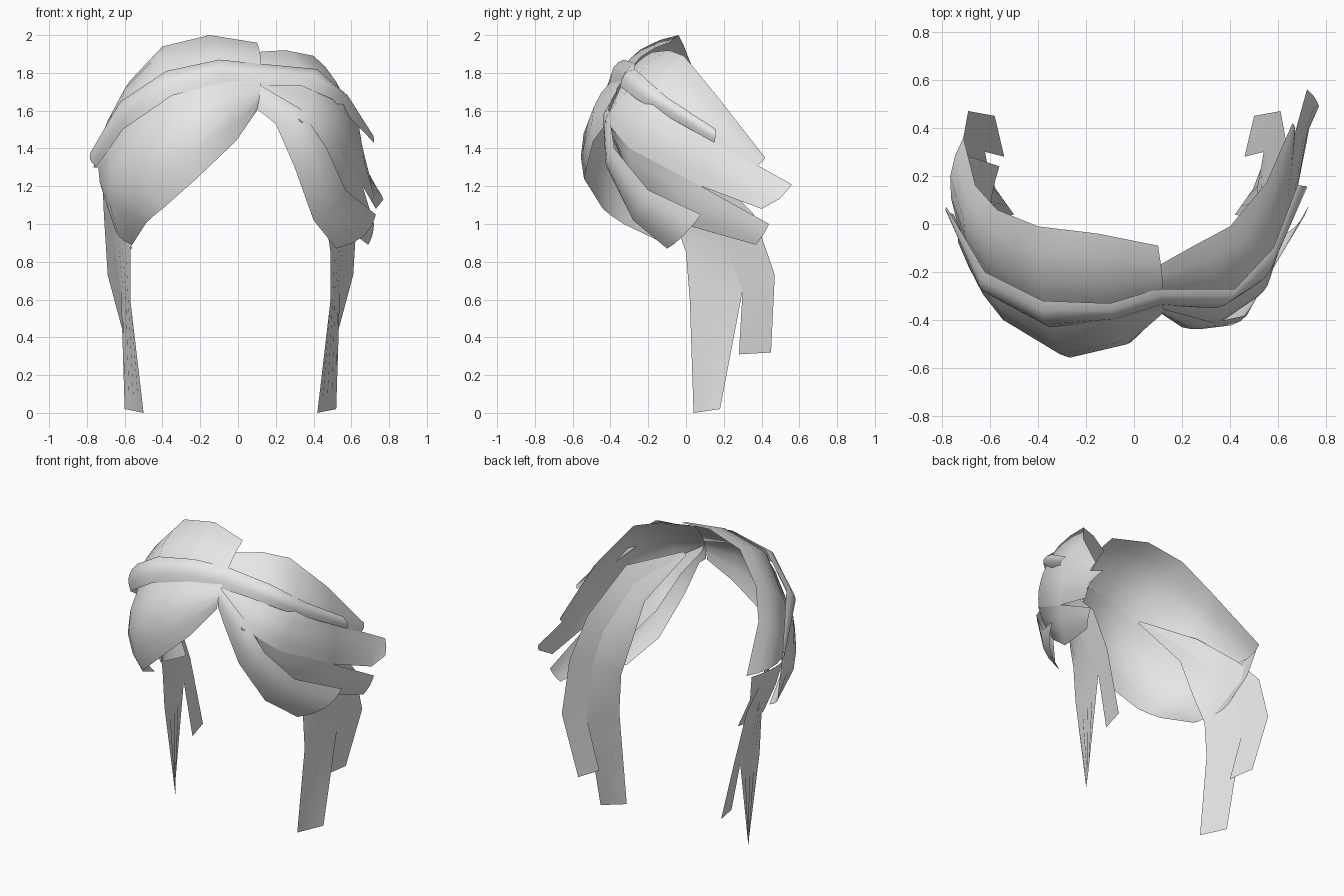
import bpy
import bmesh
import math
from mathutils import Vector

default_cube = bpy.data.objects.get("Cube")
if default_cube:
    bpy.data.objects.remove(default_cube, do_unlink=True)

# One plain light grey for all the hair
hair_grey = bpy.data.materials.new("light_grey_hair")
hair_grey.use_nodes = True
grey = (.8, .8, .8, 1)
hair_grey.diffuse_color = grey
hair_grey.node_tree.nodes["Principled BSDF"].inputs["Base Color"].default_value = grey

head_centre = Vector((-.04, .05, 1.3))
mirror_plane = -.04


def lock_of_hair(name, first_edge, second_edge, bulge, segments=4):
    """Loft a thin sheet between two edges, bowed away from the head."""
    mesh_builder = bmesh.new()
    rows = []
    for start, end in zip(first_edge, second_edge):
        start, end = Vector(start), Vector(end)
        width = (end - start).length
        row = []
        for index in range(segments + 1):
            along = index / segments
            point = start.lerp(end, along)
            outward = (point - head_centre).normalized()
            point += outward * width * bulge * math.sin(math.pi * along)
            row.append(mesh_builder.verts.new(point))
        rows.append(row)
    for upper, lower in zip(rows, rows[1:]):
        for index in range(segments):
            mesh_builder.faces.new((upper[index], upper[index + 1],
                                    lower[index + 1], lower[index]))
    bmesh.ops.recalc_face_normals(mesh_builder, faces=mesh_builder.faces)
    # Turn the sheet so that its normals face away from the head
    facing = sum(face.normal.dot(face.calc_center_median() - head_centre)
                 for face in mesh_builder.faces)
    if facing < 0:
        bmesh.ops.reverse_faces(mesh_builder, faces=mesh_builder.faces)
    for face in mesh_builder.faces:
        face.smooth = True
    mesh = bpy.data.meshes.new(name)
    mesh_builder.to_mesh(mesh)
    mesh_builder.free()
    mesh.materials.append(hair_grey)
    lock = bpy.data.objects.new(name, mesh)
    bpy.context.collection.objects.link(lock)


def mirrored(edge):
    """Reflect an edge to the other side of the head."""
    return [(2 * mirror_plane - x, y, z) for x, y, z in edge]


# Large fringe and the crown above it, sharing a seam hidden by the brow band
right_seam = [(.12, -.35, 1.74), (-.08, -.4, 1.75), (-.34, -.42, 1.68),
              (-.58, -.26, 1.5), (-.68, -.12, 1.39), (-.74, .02, 1.3)]
lock_of_hair(
    "right_fringe",
    right_seam + [(-.66, -.05, 1)],
    [(.1, -.37, 1.6), (-.01, -.49, 1.44), (-.22, -.54, 1.24),
     (-.4, -.44, 1.08), (-.45, -.39, 1.04), (-.49, -.33, 1), (-.56, -.1, .89)],
    bulge=.15)
lock_of_hair(
    "right_crown",
    right_seam,
    [(.1, -.09, 1.96), (-.15, -.04, 2), (-.4, -.01, 1.94),
     (-.57, .06, 1.76), (-.66, .16, 1.58), (-.71, .36, 1.3)],
    bulge=.12)

# Small fringe on the other side of the parting
lock_of_hair(
    "left_fringe",
    [(.11, -.35, 1.74), (.33, -.41, 1.61), (.47, -.38, 1.4),
     (.57, -.2, 1.18), (.73, .08, 1.05)],
    [(.1, -.36, 1.61), (.2, -.43, 1.53), (.3, -.42, 1.3),
     (.4, -.28, 1.02), (.52, -.1, .87)],
    bulge=.15)

# Left crown, running under the band into the forked lock below
left_seam = [(.09, -.32, 1.76), (.4, -.33, 1.68), (.57, -.2, 1.58),
             (.65, .1, 1.45), (.67, .38, 1.31)]
lock_of_hair(
    "left_crown",
    left_seam,
    [(.09, -.18, 1.91), (.25, -.09, 1.92), (.4, -.01, 1.89),
     (.55, .17, 1.67), (.66, .42, 1.35)],
    bulge=.1)

# Forked lock sweeping back over the left ear
fork_root = [(.11, -.36, 1.7), (.33, -.43, 1.55), (.52, -.3, 1.4), (.66, .08, 1.2)]
lock_of_hair(
    "left_swept_lock_upper",
    left_seam + [(.72, .56, 1.21)],
    fork_root + [(.73, .4, 1.08), (.77, .49, 1.13)],
    bulge=.06)
lock_of_hair(
    "left_swept_lock_lower",
    fork_root + [(.72, .44, 1)],
    [(.12, -.34, 1.66), (.3, -.38, 1.45), (.42, -.28, 1.2),
     (.54, -.02, 1), (.69, .37, .89)],
    bulge=.06)

# Short lock tucked behind the right fringe
lock_of_hair(
    "right_tucked_lock",
    [(-.71, -.03, 1.25), (-.68, 0, 1.1), (-.6, .02, .9)],
    [(-.72, .32, 1.28), (-.68, .28, 1.1), (-.56, .24, .87)],
    bulge=.05)

# Band of hair running across the brow line
lock_of_hair(
    "brow_band",
    [(-.78, .07, 1.38), (-.62, -.2, 1.65), (-.38, -.32, 1.81), (-.1, -.33, 1.87),
     (.1, -.27, 1.85), (.42, -.27, 1.82), (.58, -.1, 1.67), (.68, .16, 1.5)],
    [(-.75, .04, 1.3), (-.61, -.29, 1.5), (-.35, -.43, 1.68), (-.08, -.4, 1.75),
     (.12, -.34, 1.73), (.34, -.35, 1.73), (.5, -.26, 1.66), (.72, .15, 1.43)],
    bulge=.2)

# Long forked side strands, emerging from under the fringe on both sides
front_edge = [(.23, -.33, 1.61), (.41, -.14, 1.32), (.46, -.07, 1.05),
              (.49, 0, .85), (.49, .02, .6), (.42, .04, 0)]
strand_root = [(.24, -.33, 1.62), (.49, -.14, 1.42), (.58, .06, 1.15),
               (.58, .18, .97), (.54, .3, .65)]
back_edge = [(.25, -.33, 1.63), (.55, -.14, 1.53), (.64, .15, 1.27),
             (.63, .36, 1.05), (.61, .47, .73), (.5, .45, .32)]
front_fork = strand_root + [(.52, .18, .02)]
back_fork = strand_root + [(.46, .28, .31)]

for side, place in (("left", list), ("right", mirrored)):
    lock_of_hair(side + "_long_strand", place(front_edge), place(front_fork), bulge=0)
    lock_of_hair(side + "_short_strand", place(back_fork), place(back_edge), bulge=0)
